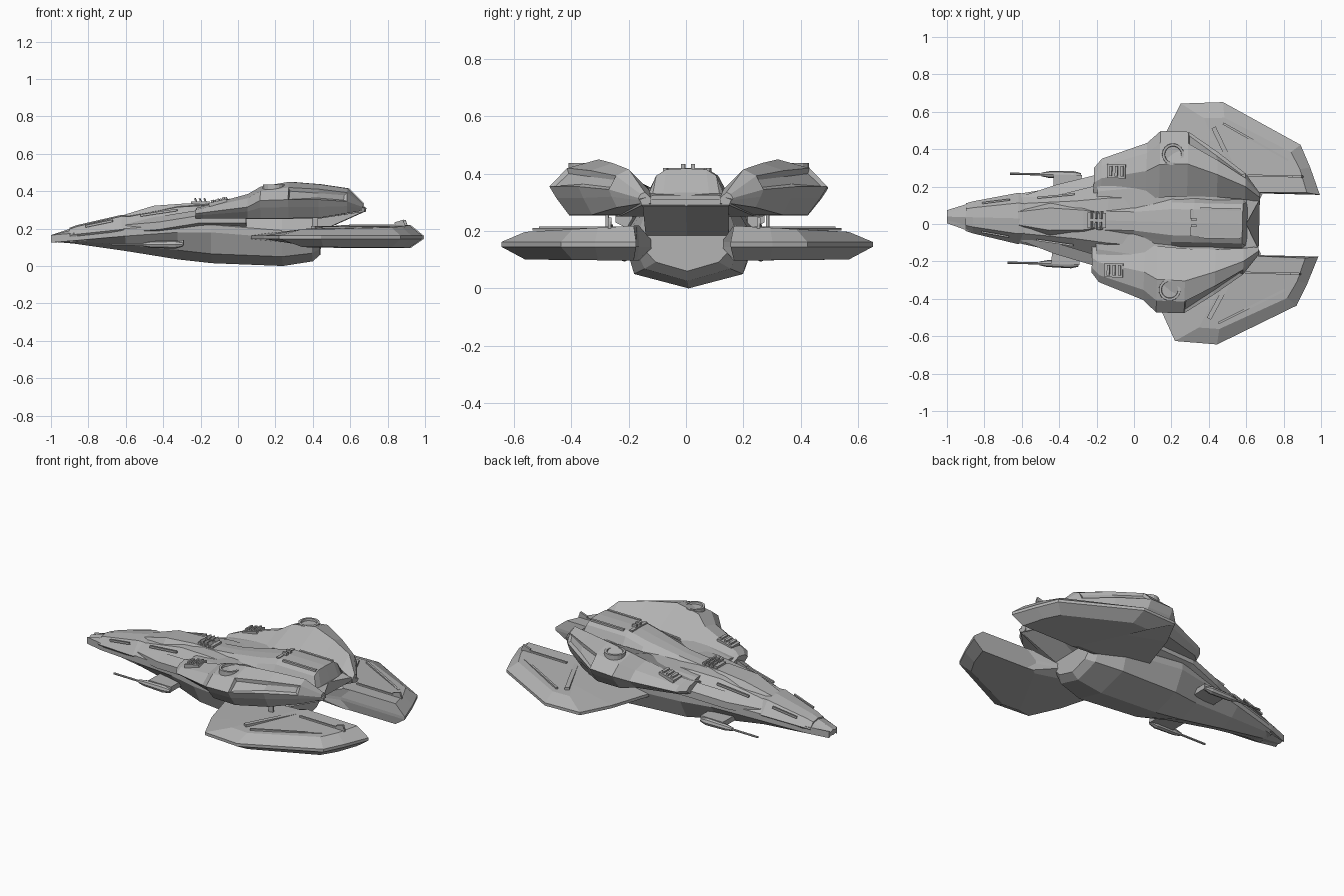
import bpy, bmesh, math
from mathutils import Matrix

cube = bpy.data.objects.get("Cube")
if cube:
    bpy.data.objects.remove(cube)

grey = bpy.data.materials.new("hull_grey")
grey.use_nodes = True
tone = (0.45, 0.45, 0.45, 1)
grey.diffuse_color = tone
grey.node_tree.nodes["Principled BSDF"].inputs["Base Color"].default_value = tone

# The ship lies along x with its nose at -x, turned by a small heading
heading = Matrix.Translation((0, 0.015, 0)) @ Matrix.Rotation(math.radians(-1.4), 4, 'Z')


def finish(name, bm):
    bmesh.ops.recalc_face_normals(bm, faces=bm.faces)
    bm.transform(heading)
    mesh = bpy.data.meshes.new(name)
    bm.to_mesh(mesh)
    bm.free()
    mesh.materials.append(grey)
    obj = bpy.data.objects.new(name, mesh)
    bpy.context.collection.objects.link(obj)


def bridge(name, rings, panel_rule=None):
    """Skin a row of equal rings of points, cap both ends, sink chosen faces."""
    bm = bmesh.new()
    rows = [[bm.verts.new(p) for p in ring] for ring in rings]
    count = len(rows[0])
    for a, b in zip(rows, rows[1:]):
        for i in range(count):
            j = (i + 1) % count
            bm.faces.new((a[i], a[j], b[j], b[i]))
    bm.faces.new(rows[0])
    bm.faces.new(rows[-1])
    bmesh.ops.recalc_face_normals(bm, faces=bm.faces)
    if panel_rule:
        chosen = [f for f in bm.faces if panel_rule(f)]
        bmesh.ops.inset_region(bm, faces=chosen, thickness=0.018, depth=-0.012)
    finish(name, bm)


def both_sides(name, rings, panel_rule=None):
    for label, s in (("left", 1), ("right", -1)):
        flipped = [[(x, s * y, z) for x, y, z in ring] for ring in rings]
        bridge(label + "_" + name, flipped, panel_rule)


def symmetric(x, half, skew=0.0):
    """Complete a half section that starts and ends on the centreline."""
    points = half + [(-y, z) for y, z in reversed(half[1:-1])]
    return [(x + skew * abs(y), y, z) for y, z in points]


def box(name, centre, size, pitch=0.0, yaw=0.0, mirrored=True):
    for label, s in (("left", 1), ("right", -1)) if mirrored else (("centre", 1),):
        bm = bmesh.new()
        bmesh.ops.create_cube(bm, size=1)
        bm.transform(Matrix.Diagonal((*size, 1)))
        turn = Matrix.Rotation(s * yaw, 4, 'Z') @ Matrix.Rotation(pitch, 4, 'Y')
        x, y, z = centre
        bm.transform(Matrix.Translation((x, s * y, z)) @ turn)
        finish(label + "_" + name, bm)


def circle_x(x, y, z, r):
    steps = [i * math.tau / 8 for i in range(8)]
    return [(x, y + r * math.cos(a), z + r * math.sin(a)) for a in steps]


def circle_z(x, y, z, r):
    steps = [i * math.tau / 18 for i in range(18)]
    return [(x + r * math.cos(a), y + r * math.sin(a), z) for a in steps]


# Main hull: x, top z, top half width, edge half width, edge z, belly half width, keel z
hull = [
    (-1.0, .165, .02, .035, .145, .02, .13),
    (-.88, .205, .045, .075, .155, .05, .12),
    (-.6, .27, .08, .135, .18, .08, .08),
    (-.32, .325, .1, .19, .2, .12, .035),
    (-.14, .335, .12, .23, .2, .17, .015),
    (.24, .33, .14, .22, .17, .19, 0),
    (.4, .29, .14, .18, .155, .15, .025),
    (.44, .25, .13, .15, .155, .11, .06),
]
bridge("main_hull", [
    symmetric(x, [(0, top), (tv, top - .01), (ev, ez + .02), (ev, ez - .02),
                  (bv, key + min(.05, (ez - key) / 3)), (0, key)])
    for x, top, tv, ev, ez, bv, key in hull])

# Nose cap and cheek armour along the chine
bridge("nose_collar", [
    symmetric(x, [(0, t), (w * .6, t - .008), (w, z), (w * .7, z - .04), (0, z - .04)])
    for x, t, w, z in ((-.9, .205, .074, .165), (-.86, .219, .086, .17),
                       (-.62, .274, .137, .195), (-.58, .272, .13, .195))])
both_sides("cheek_plate", [
    [(x, w - .06, z + .05), (x, w, z + .02), (x, w, z - .02), (x, w - .06, z - .05)]
    for x, w, z in ((-.6, .12, .2), (-.42, .185, .215), (-.2, .245, .25), (.05, .26, .25))])

# Canopy
bridge("canopy", [
    symmetric(x, [(0, z), (w * .7, z), (w, z - .03), (0, z - .05)])
    for x, z, w in ((-.62, .27, .05), (-.45, .322, .085), (-.27, .335, .075), (-.2, .33, .06))])

# Upper deck with a notched tail
deck = [(-.2, .22, .25, .31, 0), (.1, .27, .25, .34, 0), (.42, .25, .25, .35, 0),
        (.6, .16, .29, .325, .52)]
bridge("upper_deck", [
    symmetric(x, [(0, top), (w * .7, top), (w, top - .015), (w * .95, low), (0, low)], skew)
    for x, w, low, top, skew in deck])

# Sloping underside of the tail, rising from the hull to the notch
bridge("tail_underside", [
    symmetric(x, [(0, .31), (w, .31), (w, low), (0, low)], skew)
    for x, w, low, skew in ((.2, .15, .19, 0), (.44, .145, .185, 0), (.595, .15, .288, .5))])

# Central spine
spine = [(-.25, .325, .05, .1), (0, .35, .05, .13), (.2, .39, .07, .15),
         (.32, .418, .07, .15), (.58, .418, .07, .14), (.605, .335, .08, .14)]
bridge("spine", [
    symmetric(x, [(0, z), (v, z - .003), (v * 1.5, z - .025), (w, .31), (0, .3)])
    for x, z, v, w in spine])

# Engine pods: x, outer half width, edge z, peak z, inner half width
pods = [(-.22, .28, .28, .31, .12), (-.18, .33, .285, .32, .12), (.06, .42, .315, .385, .12),
        (.13, .485, .35, .425, .13), (.28, .485, .355, .45, .14),
        (.44, .38, .355, .437, .14), (.59, .27, .345, .415, .13), (.67, .165, .315, .335, .12)]


def pod_ring(x, outer, edge, peak, inner):
    w = outer - inner
    low = .255 + max(0, x - .43) * .17
    return [(x, inner, low), (x, inner + w * .8, low), (x, inner + w * .93, edge * .6 + low * .4),
            (x, outer, edge), (x, inner + w * .82, edge + (peak - edge) * .68),
            (x, inner + w * .5, peak), (x, inner, edge)]


def pod_side(face):
    c = face.calc_center_median()
    return .3 < c.x < .6 and c.z > .36 and abs(face.normal.y) > .5 and face.normal.y * c.y > 0


both_sides("engine_pod", [pod_ring(*station) for station in pods], pod_side)

# Round hatches on the pods
both_sides("hatch_ring", [circle_z(.2, .362, z, r) for z, r in
                          ((.39, .06), (.437, .058), (.437, .045), (.425, .043))])

# Wings: a sharp outer edge, with top and bottom plateaus behind a raked ridge
outline = [(.05, .13), (.15, .46), (.235, .635), (.46, .648), (.88, .43),
           (.935, .31), (.99, .165), (.56, .165), (.42, .12)]
plateau = [(.55, .19), (.42, .44), (.36, .56), (.47, .565), (.83, .39),
           (.88, .3), (.92, .175), (.62, .17), (.58, .165)]


def flat_ring(points, height):
    return [(x, y, height(y)) for x, y in points]


both_sides("wing", [
    flat_ring(plateau, lambda y: .095 + .01 * y),
    flat_ring(outline, lambda y: .145),
    flat_ring(outline, lambda y: .162),
    flat_ring(plateau, lambda y: .228 - .055 * y)])

# Ridge strips and fins on the wings
box("wing_ridge", (.64, .44, .206), (.4, .012, .01), yaw=-.49)
box("wing_fin", (.75, .26, .216), (.3, .01, .014))
box("wing_fin_tip", (.87, .26, .228), (.05, .012, .025), pitch=-.3)
box("wing_brace", (.49, .36, .208), (.34, .025, .014), yaw=-1.1)
box("wing_strut", (.42, .28, .23), (.03, .012, .07))

# Side guns with pylons
both_sides("gun_barrel", [circle_x(x, .238, .115, .006) for x in (-.67, -.4)])
both_sides("gun_body", [circle_x(x, .238, .115, r) for x, r in
                        ((-.5, .01), (-.46, .018), (-.33, .022), (-.29, .012))])
box("gun_pylon", (-.36, .185, .125), (.15, .11, .03))

# Shoulder vents
box("vent_frame", (-.1, .265, .338), (.1, .075, .02), pitch=-.24)
for i in range(3):
    box("vent_slat", (-.13 + i * .03, .265, .343 + i * .007), (.014, .055, .02), pitch=-.24)

# Antenna prongs and raised rails along the back
for i in range(3):
    box("prong", (-.225 + i * .025, .028, .348), (.008, .04, .03), pitch=-.4)
box("prong_base", (-.2, 0, .333), (.1, .08, .025), mirrored=False)
box("spine_rail", (.46, .075, .412), (.22, .014, .014))
box("spine_knob", (.32, .017, .42), (.03, .014, .028))
box("spine_band", (.31, 0, .41), (.02, .14, .02), mirrored=False)
box("nose_strip", (-.74, .088, .227), (.15, .009, .012), pitch=-.2, yaw=.15)
box("collar_strip", (-.42, .125, .285), (.2, .01, .012), pitch=-.15, yaw=.12)
